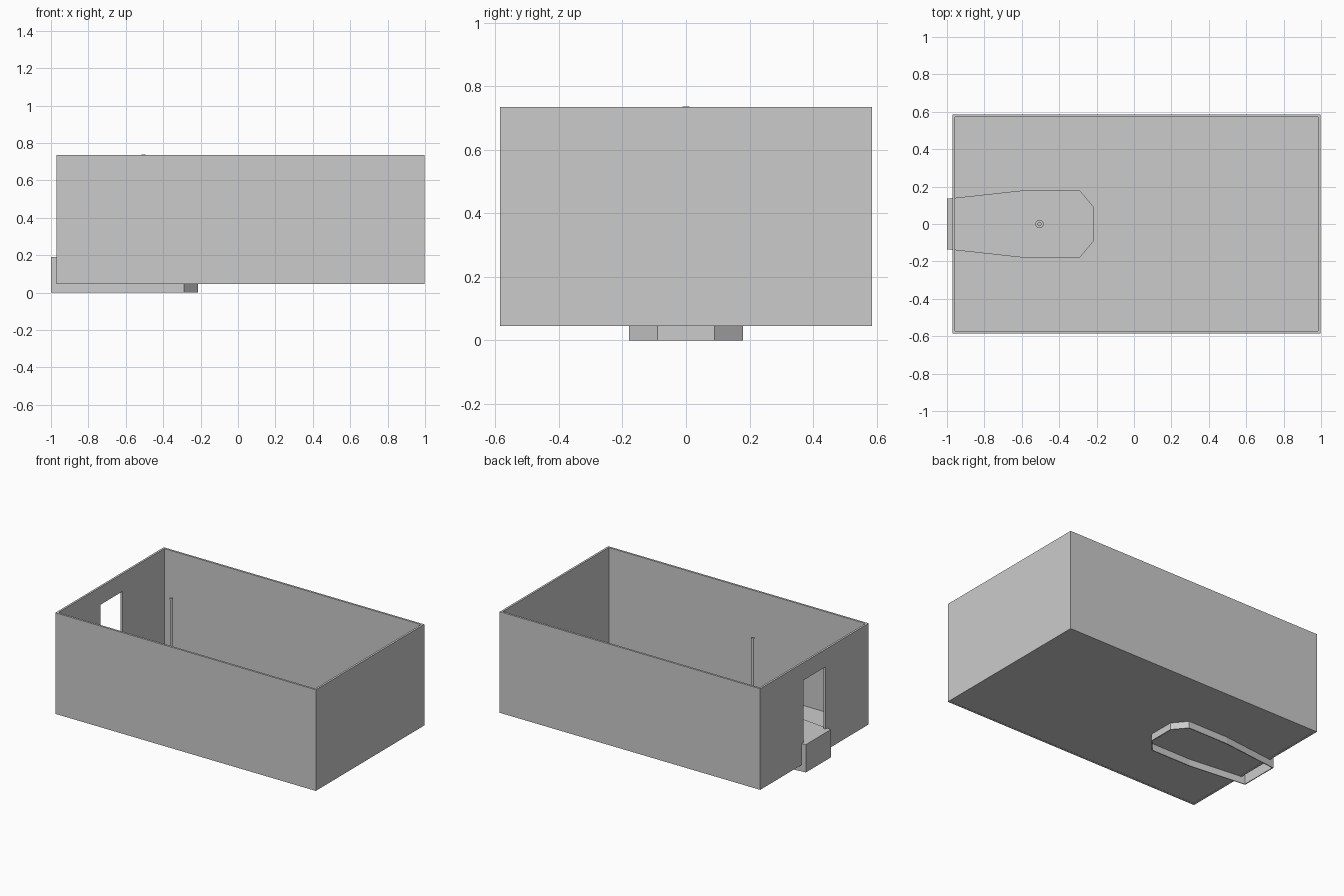
import bpy, bmesh

if "Cube" in bpy.data.objects:
    bpy.data.objects.remove(bpy.data.objects["Cube"])


def finish(bm, name):
    bmesh.ops.recalc_face_normals(bm, faces=bm.faces)
    mesh = bpy.data.meshes.new(name)
    bm.to_mesh(mesh)
    bm.free()
    ob = bpy.data.objects.new(name, mesh)
    bpy.context.collection.objects.link(ob)
    return ob


def prism(name, outline, z0, z1):
    bm = bmesh.new()
    low = bm.faces.new([bm.verts.new((x, y, z0)) for x, y in outline])
    ext = bmesh.ops.extrude_face_region(bm, geom=[low], use_keep_orig=True)
    for v in ext["geom"]:
        if isinstance(v, bmesh.types.BMVert):
            v.co.z = z1
    return finish(bm, name)


def rect(x0, x1, y):
    return [(x0, -y), (x1, -y), (x1, y), (x0, y)]


def ring(name, outer, inner, z0, z1):
    """Vertical wall of even height between two matching outlines."""
    bm = bmesh.new()
    loops = [[bm.verts.new((x, y, z)) for x, y in pts]
             for pts, z in ((outer, z0), (outer, z1), (inner, z1), (inner, z0))]
    n = len(outer)
    for a in range(4):
        la, lb = loops[a], loops[(a + 1) % 4]
        for i in range(n):
            j = (i + 1) % n
            bm.faces.new((la[i], la[j], lb[j], lb[i]))
    return finish(bm, name)


def lathe_cylinder(name, radius, z0, z1, x, sides=16):
    bpy.ops.mesh.primitive_cylinder_add(vertices=sides, radius=radius, depth=z1 - z0,
                                        location=(x, 0, (z0 + z1) / 2))
    ob = bpy.context.object
    ob.name = name
    bpy.ops.object.shade_smooth_by_angle()
    return ob


# open-topped room walls
walls = ring("room_walls", rect(-0.97, 0.997, 0.585), rect(-0.956, 0.983, 0.571), 0.045, 0.735)

# doorway through the left wall
cutter = prism("doorway_cutter", rect(-1.1, -0.9, 0.12), 0.05, 0.615)
cutter.hide_render = True
cutter.hide_viewport = True
cut = walls.modifiers.new("doorway", "BOOLEAN")
cut.operation = "DIFFERENCE"
cut.solver = "EXACT"
cut.object = cutter

# thin floor
prism("room_floor", rect(-0.956, 0.983, 0.571), 0.046, 0.05)


# tapered platform: hollow skirt with open underside and a flat deck
def mirrored(half):
    return half + [(x, -y) for x, y in reversed(half)]


outer = mirrored([(-1.0, 0.135), (-0.59, 0.18), (-0.29, 0.18), (-0.215, 0.09)])
inner = mirrored([(-0.994, 0.13), (-0.59, 0.174), (-0.293, 0.174), (-0.221, 0.088)])
ring("platform_skirt", outer, inner, 0.0, 0.19)
prism("platform_deck", inner, 0.183, 0.19)

# pole with foot and small cap
lathe_cylinder("pole_foot", 0.022, 0.19, 0.2, -0.505)
lathe_cylinder("pole", 0.008, 0.2, 0.73, -0.505)
lathe_cylinder("pole_cap", 0.011, 0.73, 0.737, -0.505)
